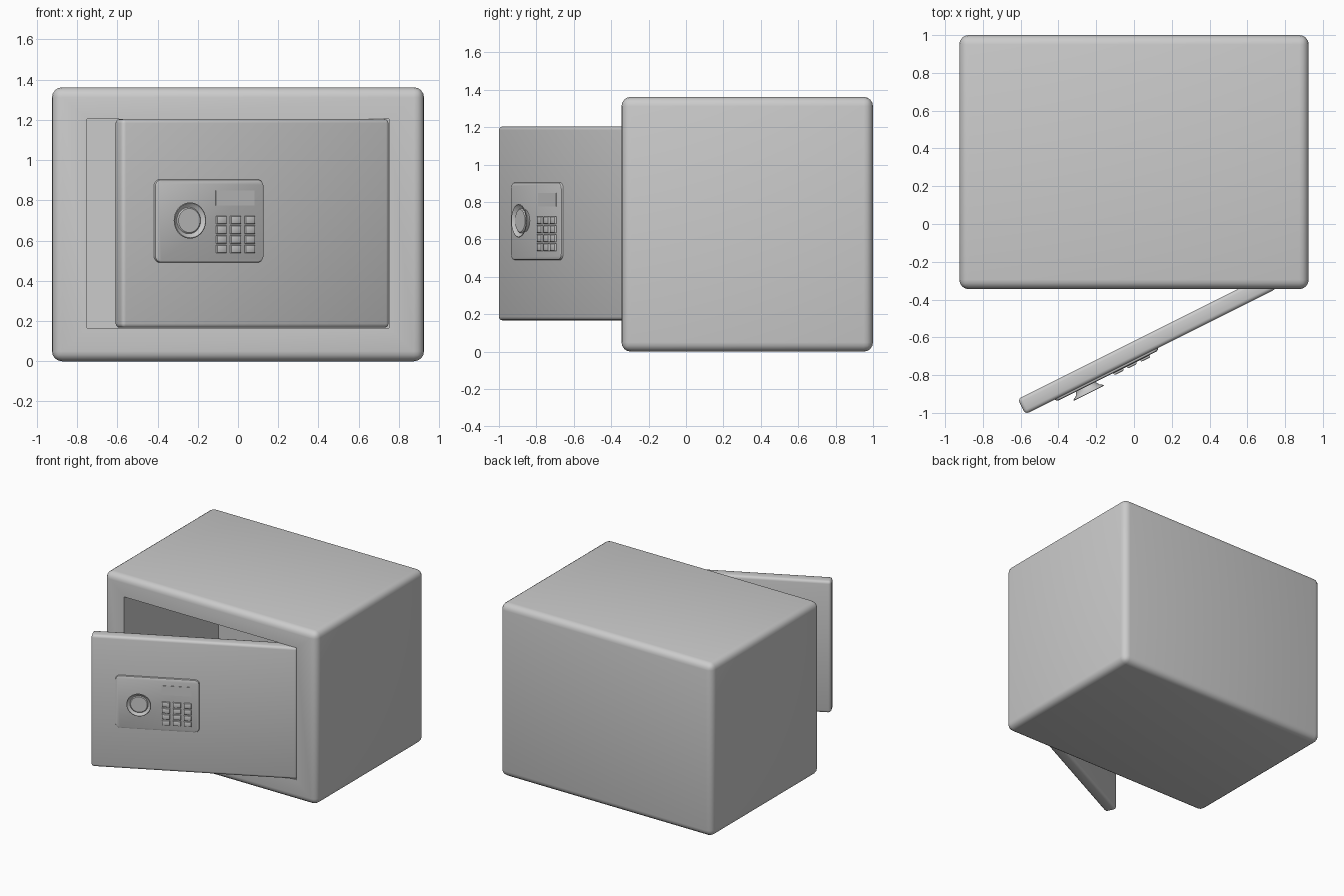
import bpy, bmesh, math
from mathutils import Matrix, Vector

if "Cube" in bpy.data.objects:
    bpy.data.objects.remove(bpy.data.objects["Cube"], do_unlink=True)

grey = bpy.data.materials.new("painted_grey")
grey.use_nodes = True
GREY = (0.6, 0.6, 0.6, 1)
grey.diffuse_color = GREY
grey.node_tree.nodes["Principled BSDF"].inputs["Base Color"].default_value = GREY

# Door frame of reference: x along the door, y into the safe, origin at the free edge
DOOR = Matrix.Translation((-0.575, -1.007, 0)) @ Matrix.Rotation(math.radians(26.57), 4, "Z")


def finish(bm, name, matrix=Matrix(), angle=35):
    bmesh.ops.recalc_face_normals(bm, faces=bm.faces)
    mesh = bpy.data.meshes.new(name)
    bm.to_mesh(mesh)
    bm.free()
    mesh.materials.append(grey)
    obj = bpy.data.objects.new(name, mesh)
    bpy.context.collection.objects.link(obj)
    obj.matrix_world = matrix
    bpy.ops.object.select_all(action="DESELECT")
    obj.select_set(True)
    bpy.context.view_layer.objects.active = obj
    bpy.ops.object.shade_smooth_by_angle(angle=math.radians(angle))
    return obj


def box(lo, hi):
    lo, hi = Vector(lo), Vector(hi)
    bm = bmesh.new()
    bmesh.ops.create_cube(bm, size=1)
    for v in bm.verts:
        v.co = Vector([(lo[i] + hi[i]) / 2 + v.co[i] * (hi[i] - lo[i]) for i in range(3)])
    return bm


def round_edges(bm, width, segments, rule=lambda e: True):
    bmesh.ops.bevel(bm, geom=[e for e in bm.edges if rule(e)], offset=width,
                    segments=segments, profile=0.5, affect="EDGES")


def along_y(e):
    return abs((e.verts[0].co - e.verts[1].co).normalized().y) > 0.9


def front_rim(y):
    return lambda e: all(abs(v.co.y - y) < 1e-5 for v in e.verts)


# Cabinet: rounded box with a recessed chamber
bm = box((-0.925, -0.345, 0), (0.925, 1, 1.362))
round_edges(bm, 0.05, 4)
front = min(bm.faces, key=lambda f: (round(f.calc_center_median().y, 4), -f.calc_area()))
bmesh.ops.inset_region(bm, faces=[front], thickness=0.1)
for v in front.verts:
    v.co.x = math.copysign(0.75, v.co.x)
    v.co.z = 1.205 if v.co.z > 0.68 else 0.165
chamber = bmesh.ops.extrude_discrete_faces(bm, faces=[front])["faces"]
bmesh.ops.translate(bm, verts=chamber[0].verts, vec=(0, 1.175, 0))
finish(bm, "cabinet")

# Door, standing ajar
bm = box((0, 0, 0.167), (1.487, 0.09, 1.204))
round_edges(bm, 0.02, 3)
finish(bm, "door", DOOR)

# Control panel with rounded corners and a softened rim
bm = box((0.175, -0.013, 0.49), (0.783, 0.01, 0.905))
round_edges(bm, 0.035, 5, along_y)
round_edges(bm, 0.012, 2, front_rim(-0.013))
finish(bm, "control_panel", DOOR)

# Display window
finish(box((0.512, -0.016, 0.775), (0.728, -0.005, 0.848)), "display", DOOR)

# Keypad
for row in range(4):
    for col in range(3):
        x, z = 0.542 + col * 0.079, 0.702 - row * 0.048
        bm = box((x - 0.028, -0.026, z - 0.02), (x + 0.028, -0.008, z + 0.02))
        round_edges(bm, 0.007, 2, front_rim(-0.026))
        finish(bm, f"key_{row + 1}_{col + 1}", DOOR)

# Flared, dished dial turned around its axis: (radius, height above the door)
profile = [(0.058, 0.008), (0.06, 0.018), (0.07, 0.034), (0.087, 0.045), (0.09, 0.049),
           (0.086, 0.051), (0.069, 0.038), (0.066, 0.037), (0.06, 0.042), (0, 0.042)]
bm = bmesh.new()
ring = [bm.verts.new((r, -h, 0)) for r, h in profile]
edges = [bm.edges.new(pair) for pair in zip(ring, ring[1:])]
bmesh.ops.spin(bm, geom=ring + edges, cent=(0, 0, 0), axis=(0, 1, 0),
               angle=math.tau, steps=40, use_merge=True)
bmesh.ops.remove_doubles(bm, verts=bm.verts, dist=1e-5)
finish(bm, "dial", DOOR @ Matrix.Translation((0.351, 0, 0.7)))
